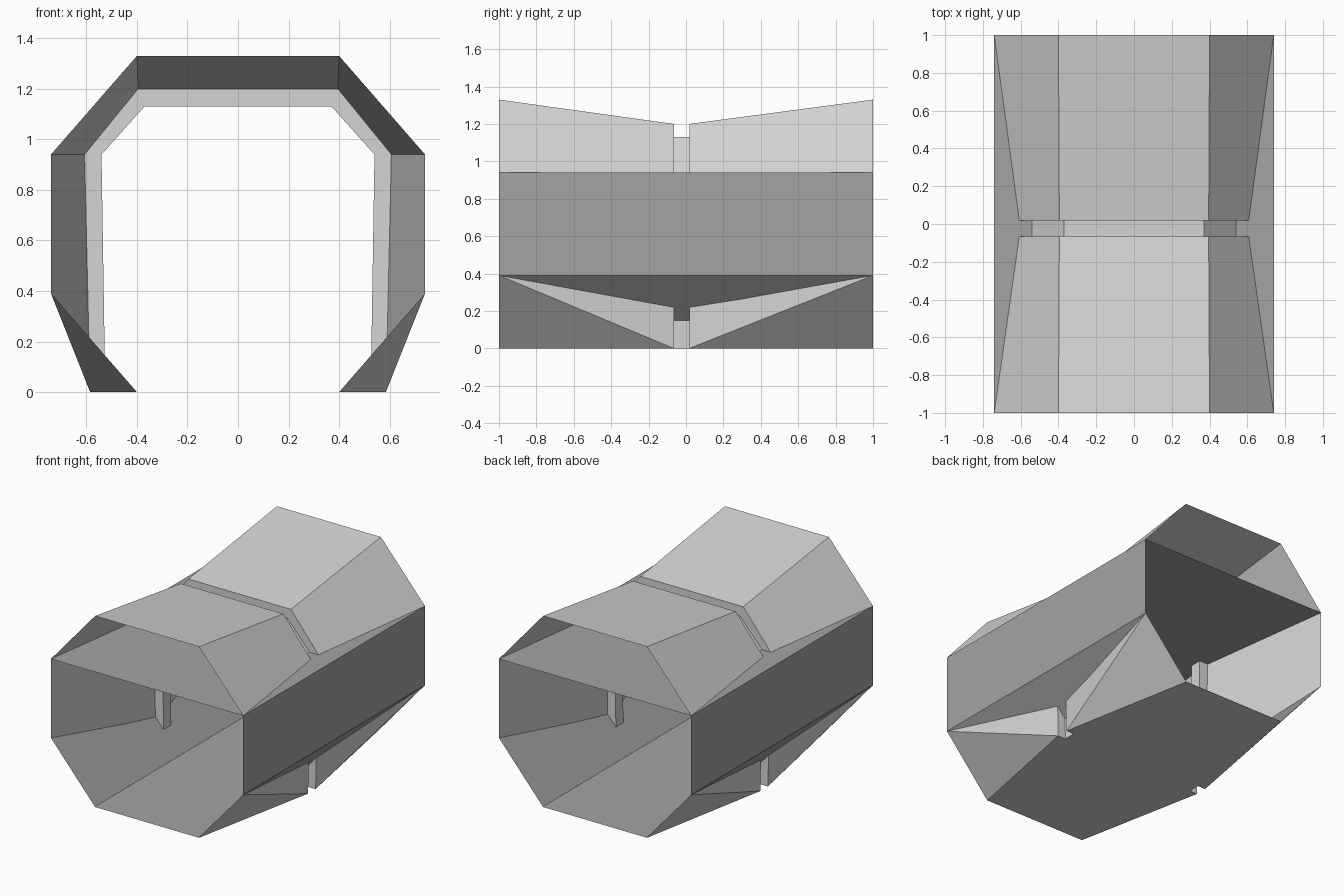
import bpy
import bmesh

cube = bpy.data.objects.get("Cube")
if cube:
    bpy.data.objects.remove(cube, do_unlink=True)


def material(name, grey):
    mat = bpy.data.materials.new(name)
    mat.use_nodes = True
    colour = (grey, grey, grey, 1)
    mat.diffuse_color = colour
    mat.node_tree.nodes["Principled BSDF"].inputs["Base Color"].default_value = colour
    return mat


def mirrored(half):
    """Close a right-hand half profile (bottom to top) into a full loop."""
    return half + [(-x, z) for x, z in reversed(half)]


def loft(name, sections, mat):
    """Skin a row of (y, profile) sections, leaving both ends open."""
    bm = bmesh.new()
    rings = [[bm.verts.new((x, y, z)) for x, z in profile] for y, profile in sections]
    for (y0, _), (y1, _), a, b in zip(sections, sections[1:], rings, rings[1:]):
        n = len(a)
        for i in range(n):
            j = (i + 1) % n
            # The floor has no height for a step face
            if y0 == y1 and a[i].co.z == 0 and a[j].co.z == 0:
                continue
            bm.faces.new((a[i], a[j], b[j], b[i]))
    bmesh.ops.remove_doubles(bm, verts=bm.verts[:], dist=0.0005)
    bmesh.ops.recalc_face_normals(bm, faces=bm.faces[:])
    mesh = bpy.data.meshes.new(name)
    bm.to_mesh(mesh)
    bm.free()
    mesh.materials.append(mat)
    obj = bpy.data.objects.new(name, mesh)
    bpy.context.collection.objects.link(obj)
    return obj


light = material("light grey", 0.66)
dark = material("dark grey", 0.37)

# Outer shell: octagonal mouths pinched to a waist with a narrow groove
mouth = mirrored([(0.4, 0), (0.74, 0.39), (0.74, 0.94), (0.4, 1.33)])
waist = mirrored([(0.585, 0), (0.585, 0), (0.607, 0.94), (0.395, 1.2)])
groove = mirrored([(0.525, 0), (0.525, 0), (0.54, 0.94), (0.37, 1.13)])
front, back = -0.065, 0.018
loft("pinched_shell", [(-1, mouth), (front, waist), (front, groove),
                       (back, groove), (back, waist), (1, mouth)], light)

# Straight inner duct: floor, slanted sides, walls and flat ceiling
duct = mirrored([(0.4, 0.003), (0.74, 0.39), (0.74, 0.94)])
loft("inner_duct", [(-1, duct), (1, duct)], dark)
